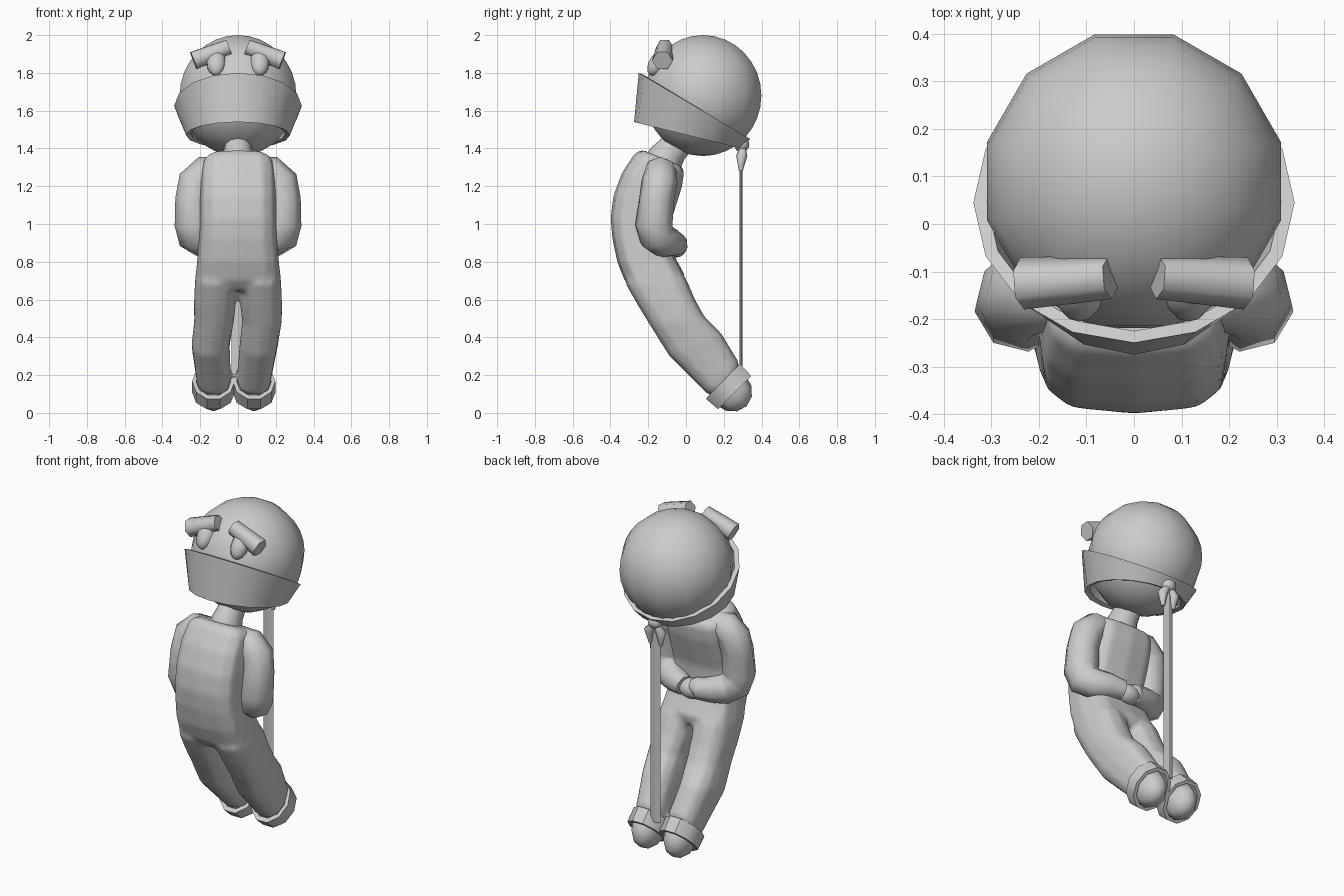
import bpy, bmesh, math
from mathutils import Vector

cube = bpy.data.objects.get("Cube")
if cube:
    bpy.data.objects.remove(cube, do_unlink=True)

# One plain colour for the whole figure
GREY = (0.6, 0.6, 0.6, 1)
grey = bpy.data.materials.new("plain_grey")
grey.use_nodes = True
grey.diffuse_color = GREY
grey.node_tree.nodes["Principled BSDF"].inputs["Base Color"].default_value = GREY


def pick(obj):
    bpy.ops.object.select_all(action='DESELECT')
    obj.select_set(True)
    bpy.context.view_layer.objects.active = obj


def finish(obj, name, angle=60):
    obj.name = name
    obj.data.materials.clear()
    obj.data.materials.append(grey)
    pick(obj)
    bpy.ops.object.shade_smooth_by_angle(angle=math.radians(angle))
    return obj


def loft(name, sections, sides=12, power=1.0, closed=False, angle=60):
    """Skin sections given as (x, (front y, z), (rear y, z), half width)."""
    bm = bmesh.new()
    rings = []
    for x, front, rear, width in sections:
        f, r = Vector(front), Vector(rear)
        mid, half = (f + r) / 2, (r - f) / 2
        ring = []
        for i in range(sides):
            a = 2 * math.pi * i / sides
            c, s = [math.copysign(abs(v) ** power, v) for v in (math.cos(a), math.sin(a))]
            p = mid + half * s
            ring.append(bm.verts.new((x + width * c, p.x, p.y)))
        rings.append(ring)
    pairs = list(zip(rings, rings[1:]))
    if closed:
        pairs.append((rings[-1], rings[0]))
    else:
        bm.faces.new(rings[0])
        bm.faces.new(rings[-1])
    for a, b in pairs:
        for i in range(sides):
            j = (i + 1) % sides
            bm.faces.new((a[i], a[j], b[j], b[i]))
    bmesh.ops.recalc_face_normals(bm, faces=bm.faces)
    mesh = bpy.data.meshes.new(name)
    bm.to_mesh(mesh)
    bm.free()
    obj = bpy.data.objects.new(name, mesh)
    bpy.context.collection.objects.link(obj)
    return finish(obj, name, angle)


def tube(name, points, resolution=2):
    """Round limb through (x, y, z, radius) points."""
    curve = bpy.data.curves.new(name, 'CURVE')
    curve.dimensions = '3D'
    curve.bevel_depth = 1
    curve.bevel_resolution = resolution
    curve.use_fill_caps = True
    spline = curve.splines.new('POLY')
    spline.points.add(len(points) - 1)
    for p, (x, y, z, r) in zip(spline.points, points):
        p.co = (x, y, z, 1)
        p.radius = r
    obj = bpy.data.objects.new(name, curve)
    bpy.context.collection.objects.link(obj)
    pick(obj)
    bpy.ops.object.convert(target='MESH')
    return finish(bpy.context.object, name)


def ball(name, loc, size, rot=(0, 0, 0), segments=10, rings=8):
    bpy.ops.mesh.primitive_uv_sphere_add(segments=segments, ring_count=rings, radius=1,
                                         location=loc, rotation=rot)
    obj = bpy.context.object
    obj.scale = size
    return finish(obj, name)


# Head and short, tilted neck
ball("head", (0, 0.09, 1.68), (0.32, 0.32, 0.32), (0, 0, math.radians(15)), 12, 16)
loft("neck", [(0, (-0.21, 1.365), (-0.03, 1.29), 0.09),
              (0, (-0.185, 1.405), (-0.01, 1.34), 0.08),
              (0, (-0.12, 1.46), (0.03, 1.39), 0.07)])

# Face band, tall at the front and narrow behind the head
loft("face_band", [
    (0, (-0.25, 1.80), (0.34, 1.45), 0.338),
    (0, (-0.275, 1.54), (0.29, 1.40), 0.275),
    (0, (-0.245, 1.545), (0.27, 1.41), 0.25),
    (0, (-0.225, 1.79), (0.32, 1.46), 0.31)], sides=16, closed=True, angle=35)

# Torso, arched forward
trunk = [loft("torso", [
    (0, (-0.235, 1.395), (-0.02, 1.305), 0.155),
    (0, (-0.275, 1.37), (-0.01, 1.275), 0.19),
    (0, (-0.34, 1.27), (-0.02, 1.20), 0.2),
    (0, (-0.385, 1.15), (-0.045, 1.12), 0.203),
    (0, (-0.40, 1.03), (-0.08, 1.01), 0.203),
    (0, (-0.39, 0.92), (-0.085, 0.92), 0.207),
    (0, (-0.365, 0.80), (-0.055, 0.82), 0.217),
    (0, (-0.325, 0.70), (-0.005, 0.73), 0.228),
    (0, (-0.275, 0.645), (-0.02, 0.67), 0.18)], power=0.6)]

for side, s in (("left", 1), ("right", -1)):
    # Arm flowing from the shoulder and bent behind the back, with a hand
    tube(side + "_arm", [
        (s * 0.08, -0.13, 1.285, 0.07), (s * 0.17, -0.135, 1.275, 0.088),
        (s * 0.225, -0.14, 1.22, 0.095), (s * 0.24, -0.155, 1.13, 0.093),
        (s * 0.237, -0.17, 1.0, 0.1), (s * 0.225, -0.155, 0.935, 0.097),
        (s * 0.18, -0.11, 0.905, 0.088), (s * 0.12, -0.07, 0.90, 0.074),
        (s * 0.04, -0.045, 0.89, 0.058)])
    ball(side + "_hand", (s * 0.03 - 0.03, -0.055, 0.89 - s * 0.01), (0.08, 0.06, 0.058))

    # Leg swept backwards
    knee = 0.11 if s > 0 else -0.145
    foot = 0.085 if s > 0 else -0.13
    trunk.append(loft(side + "_leg", [
        (s * 0.11, (-0.32, 0.80), (-0.09, 0.82), 0.085),
        (s * 0.117, (-0.32, 0.68), (0.0, 0.715), 0.112),
        (s * 0.122, (-0.257, 0.57), (0.05, 0.60), 0.112),
        (s * 0.127, (-0.19, 0.46), (0.1, 0.51), 0.106),
        (knee, (-0.09, 0.30), (0.19, 0.42), 0.102),
        (foot, (0.11, 0.10), (0.28, 0.27), 0.092),
        (foot, (0.15, 0.09), (0.28, 0.22), 0.08)], power=0.8))

    # Trouser cuff and rounded foot
    loft(side + "_cuff", [
        (foot, (0.10, 0.07), (0.29, 0.265), 0.113),
        (foot, (0.165, 0.015), (0.35, 0.20), 0.113),
        (foot, (0.18, 0.03), (0.335, 0.185), 0.092),
        (foot, (0.12, 0.09), (0.27, 0.245), 0.092)], sides=10, closed=True, angle=35)
    ball(side + "_foot", (foot, 0.235, 0.122), (0.09, 0.11, 0.122),
         (math.radians(45), 0, 0), 8, 6)

    # Eye and slanted brow
    ball(side + "_eye", (s * 0.115, -0.145, 1.855), (0.052, 0.048, 0.08),
         (math.radians(-35), 0, 0))
    tube(side + "_brow", [(s * 0.235, -0.125, 1.865, 0.055),
                          (s * 0.05, -0.112, 1.937, 0.046)], 1)

    # Loose end of the knot
    tube(side + "_knot_tail", [(s * 0.005, 0.30, 1.41, 0.015), (s * 0.04, 0.295, 1.36, 0.03),
                               (s * 0.035, 0.29, 1.28, 0.01)])

# Blend torso and legs into one continuous suit
pick(trunk[0])
for part in trunk:
    part.select_set(True)
bpy.ops.object.join()
suit = bpy.context.object
suit.name = "torso_and_legs"
remesh = suit.modifiers.new("blend", 'REMESH')
remesh.mode = 'VOXEL'
remesh.voxel_size = 0.015
remesh.use_smooth_shade = True
soften = suit.modifiers.new("soften", 'SMOOTH')
soften.factor = 0.5
soften.iterations = 5

# Knot and the strap running down to the ankles
ball("knot", (0, 0.295, 1.42), (0.045, 0.04, 0.04))
loft("strap", [(0, (0.284, 1.40), (0.3, 1.40), 0.034),
               (0, (0.284, 0.20), (0.3, 0.20), 0.034)], sides=4, angle=20)
